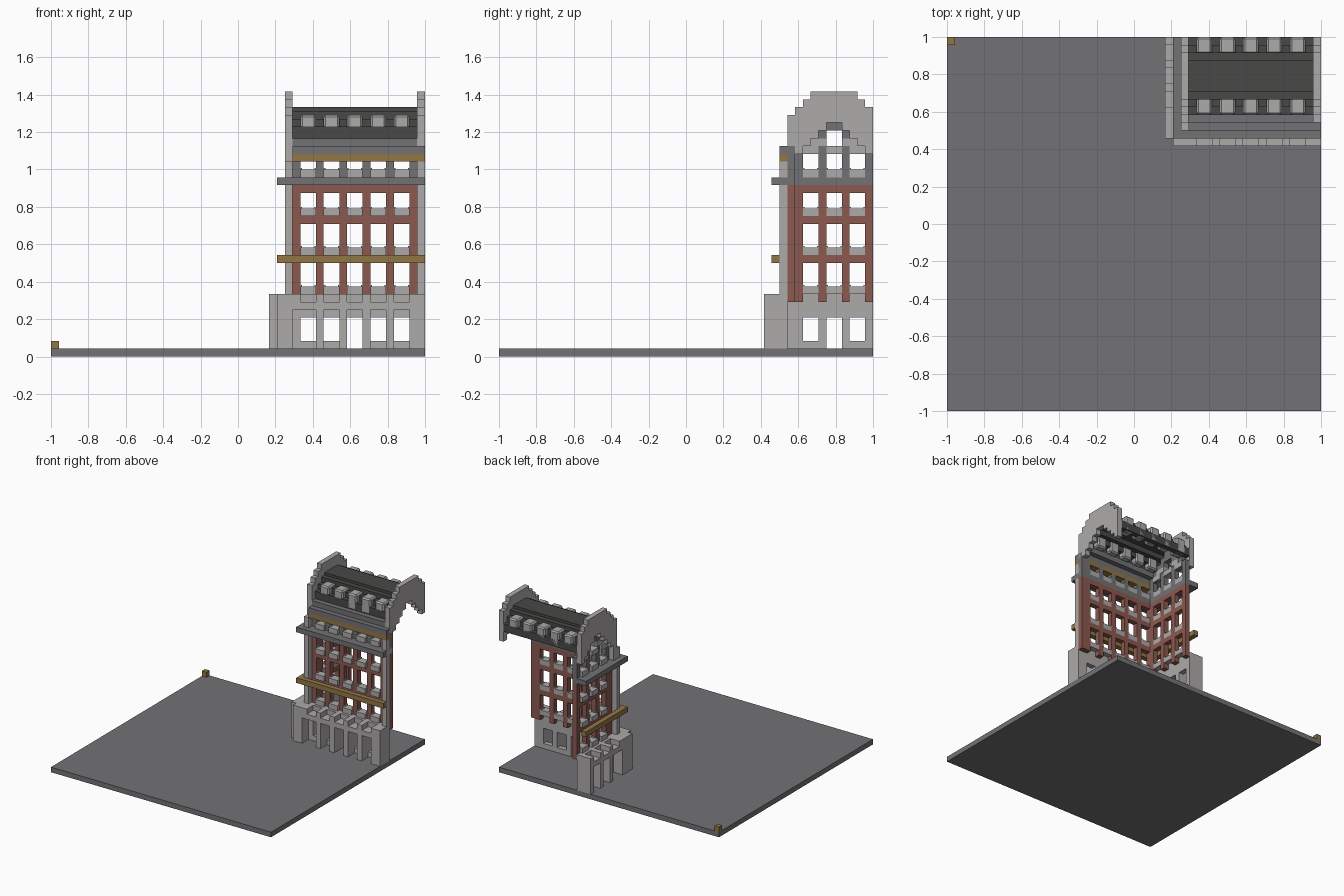
import bpy
import bmesh

U = 1 / 24  # one block of the building grid

if "Cube" in bpy.data.objects:
    bpy.data.objects.remove(bpy.data.objects["Cube"], do_unlink=True)


def material(name, r, g, b):
    m = bpy.data.materials.new(name)
    m.use_nodes = True
    m.diffuse_color = (r, g, b, 1)
    m.node_tree.nodes["Principled BSDF"].inputs["Base Color"].default_value = (r, g, b, 1)
    return m


PALE = material("pale_stone", .42, .40, .40)
GREY = material("dark_stone", .17, .165, .175)
RED = material("red_brick", .26, .10, .08)
GOLD = material("ochre_trim", .28, .18, .06)
SLATE = material("roof_slate", .065, .065, .063)


def part(name, mat, boxes, bevel=0):
    """One object made of blocks (x0, x1, y0, y1, z0, z1) in grid units."""
    bm = bmesh.new()
    for x0, x1, y0, y1, z0, z1 in boxes:
        verts = bmesh.ops.create_cube(bm, size=1)["verts"]
        for v in verts:
            v.co.x = (x1 if v.co.x > 0 else x0) * U
            v.co.y = (y1 if v.co.y > 0 else y0) * U
            v.co.z = (z1 if v.co.z > 0 else z0) * U
    me = bpy.data.meshes.new(name)
    bm.to_mesh(me)
    bm.free()
    me.materials.append(mat)
    ob = bpy.data.objects.new(name, me)
    bpy.context.collection.objects.link(ob)
    if bevel:
        mod = ob.modifiers.new("soft_edges", "BEVEL")
        mod.width = bevel * U
        mod.segments = 1
    return ob


def front(a0, a1, d0, d1, z0, z1):
    return (a0, a1, 13 + d0, 13 + d1, z0, z1)


def side(a0, a1, d0, d1, z0, z1):
    return (7 + d0, 7 + d1, a0, a1, z0, z1)


# Ground plate and corner marker
part("ground_plate", GREY, [(-24, 24, -24, 24, 0, 1)])
part("corner_block", GOLD, [(-24, -23, 23, 24, 1, 2)])

WINDOWS = {"front": [8, 11, 14, 17, 20], "side": [15, 18, 21]}
FLOORS = [8, 13, 18]  # sill heights of the brick storeys


def facade(name, at, start, end, outer, door):
    wins = WINDOWS[name]
    # Piers are the gaps between the two-block windows
    lefts = [start] + [w + 2 for w in wins]
    rights = wins + [end]
    piers = list(zip(lefts, rights))

    # Brick storeys
    brick = [at(a, b, 0, 1, 7, 22) for a, b in piers]
    brick += [at(start, end, 0, 1, z - 1, z) for z in FLOORS[1:]]
    brick.append(at(start, end, 0, 1, 21, 22))
    part(name + "_brick_wall", RED, brick)

    # Window sills with small raised ends
    sills = []
    for w in wins:
        for z in FLOORS + [23]:
            sills.append(at(w, w + 2, -.5, 1, z, z + 1))
            for s in (w, w + 1.8):
                sills.append(at(s, s + .2, 0, 1, z + 1, z + 1.2))
    part(name + "_window_sills", PALE, sills)

    # Ground storey: outer piers and lintel, inner window wall
    outer_piers = [(outer, wins[0] - 1)]
    outer_piers += [(w + 2, w + 3) for w in wins[:-1]]
    outer_piers.append((wins[-1] + 2, end))
    arcade = [at(a, b, -3, -1, 1, 8) for a, b in outer_piers]
    arcade.append(at(outer, end, -3, -1, 6, 7))
    arcade += [at(w - 1, w, -3, -1, 7, 8) for w in wins]
    part(name + "_arcade", PALE, arcade)
    inner = [at(a, b, -1, 0, 1, 5) for a, b in piers]
    inner.append(at(start - 1, end, -1, 0, 5, 8))
    inner += [at(w, w + 2, -1, 0, 1, 2) for w in wins if w != door]
    part(name + "_ground_wall", PALE, inner)

    # String courses
    part(name + "_gold_course", GOLD, [at(outer, end, -2, -1, 12, 13)])
    part(name + "_grey_course", GREY, [at(outer, end, -2, 1, 22, 23)])

    # Attic piers
    part(name + "_attic_piers", GREY, [at(a, b, 0, 1, 23, 26) for a, b in piers])


facade("front", front, 7, 24, 5, 14)
facade("side", side, 13, 24, 11, 18)

# Corner pilasters
part("pilasters", PALE, [front(a, a + 1, -1, 0, 8, 25) for a in (6, 23)])

# Cornice over the front attic
part("gold_cornice", GOLD, [front(7, 24, -1, 1, 25, 26)])
part("grey_cornice", GREY, [front(7, 24, -1, 1, 26, 27), front(7, 23, 0, 2, 27, 28)])

# Stepped gables, symmetric about the ridge and cut off at the rear edge
tops, bottoms = [], []
for y in range(13, 24):
    off = abs(y + .5 - 19)
    tops.append(min(34, int(36.5 - off)))
    bottoms.append(max(22, int(30.5 - off)) if y > 13 else 22)
for name, x in (("right_gable", 6), ("left_gable", 23)):
    part(name, PALE, [(x, x + 1, y, y + 1, bottoms[i], tops[i])
                      for i, y in enumerate(range(13, 24))])

# Infill behind the right gable, with an arched middle light
infill = []
for i, y in enumerate(range(13, 24)):
    if y in (18, 19):
        infill.append(side(y, y + 1, 0, 1, 29, 31))
    else:
        infill.append(side(y, y + 1, 0, 1, 26, bottoms[i] + 1 if y > 13 else 28))
part("gable_infill", GREY, infill)
hoods = [side(w, w + 2, -.5, 1.1, 26, 27) for w in WINDOWS["side"]]
hoods += [side(16, 18, -.2, 1.1, 27, 28), side(20, 22, -.2, 1.1, 27, 28)]
part("gable_hoods", PALE, hoods)

# Stepped slate roof shell
roof = [(7, 23, 17, 21, 31, 32)]
for step, (z0, z1) in enumerate([(28, 29.5), (29, 30.5), (30, 31.5)]):
    for y in (14 + step, 23 - step):
        roof.append((7, 23, y, y + 1, z0, z1))
part("slate_roof", SLATE, roof)

# Dormers on both slopes
part("dormers", PALE, [(w, w + 2, y, y + 2.2 - k, 28, 31)
                       for w in WINDOWS["front"]
                       for y, k in ((14, 0), (21.8, 0))], bevel=.25)
